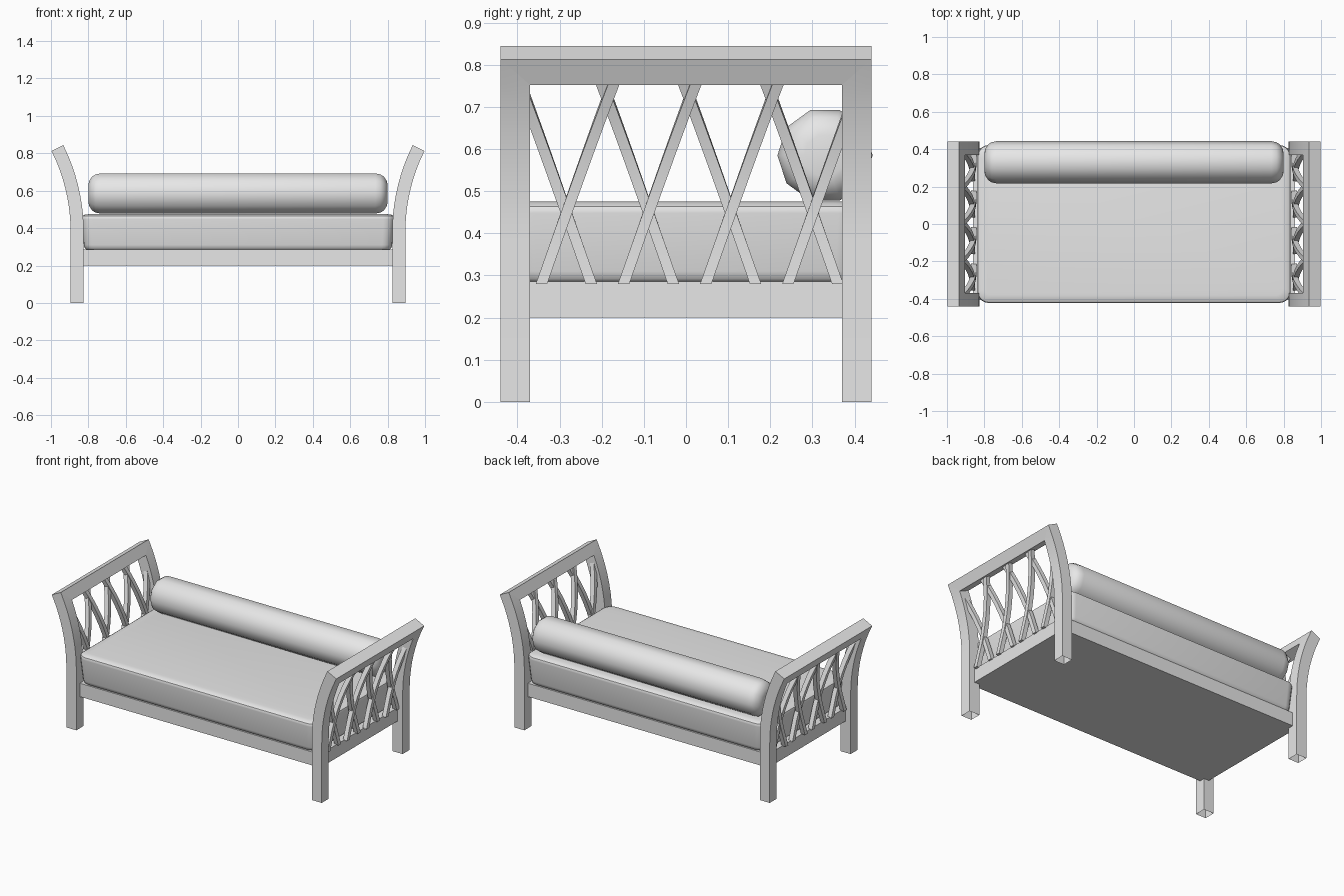
import bpy, bmesh, math

cube = bpy.data.objects.get("Cube")
if cube:
    bpy.data.objects.remove(cube)

grey = bpy.data.materials.new("plain grey")
grey.use_nodes = True
grey.diffuse_color = (0.8, 0.8, 0.8, 1)
grey.node_tree.nodes["Principled BSDF"].inputs["Base Color"].default_value = (0.8, 0.8, 0.8, 1)

LEG_X, HALF = 0.86, 0.035          # leg centre and half thickness
BEND_Z, BEND_R, TOP = 0.38, 1.005, 0.845
LEG_IN, LEG_OUT = 0.37, 0.44       # leg extent in depth
RAIL = TOP - 2 * HALF              # where the top rail starts


def finish(name, bm, angle=35, mirror=False):
    bmesh.ops.recalc_face_normals(bm, faces=bm.faces)
    me = bpy.data.meshes.new(name)
    bm.to_mesh(me)
    bm.free()
    me.materials.append(grey)
    me.shade_smooth()
    me.set_sharp_from_angle(angle=math.radians(angle))
    ob = bpy.data.objects.new(name, me)
    bpy.context.collection.objects.link(ob)
    if mirror:
        ob.modifiers.new("Mirror", 'MIRROR').use_axis[0] = True
    return ob


def skin(bm, rings, cap_start=True, cap_end=True):
    """Join rings of points into a tube."""
    loops = [[bm.verts.new(p) for p in ring] for ring in rings]
    n = len(loops[0])
    for a, b in zip(loops, loops[1:]):
        for i in range(n):
            j = (i + 1) % n
            bm.faces.new((a[i], a[j], b[j], b[i]))
    if cap_start:
        bm.faces.new(loops[0])
    if cap_end:
        bm.faces.new(loops[-1])


def bend(s, off, y):
    """Point at length s up the outward-flaring side profile."""
    a = max(0, s - BEND_Z) / BEND_R
    r = BEND_R - off
    return (LEG_X + BEND_R - r * math.cos(a), y, min(s, BEND_Z) + r * math.sin(a))


def section(s, y0, y1, o0=-HALF, o1=HALF):
    return [bend(s, o0, y0), bend(s, o1, y0), bend(s, o1, y1), bend(s, o0, y1)]


# Curved legs, mitred at the top
bm = bmesh.new()
curve = [BEND_Z + (RAIL - BEND_Z) * i / 8 for i in range(9)]
for side in (-1, 1):
    rings = [section(s, side * LEG_IN, side * LEG_OUT) for s in [0] + curve]
    rings.append(section(TOP, side * (LEG_OUT - 0.001), side * LEG_OUT))
    skin(bm, rings, cap_start=False)
finish("legs", bm, mirror=True)

# Mitred top rails between the legs
bm = bmesh.new()
skin(bm, [section(RAIL, -LEG_IN, LEG_IN), section(TOP, -LEG_OUT, LEG_OUT)])
finish("top_rails", bm, mirror=True)

# Crossed lattice bars following the flare
bm = bmesh.new()
LOW, HIGH, LEAN, WIDE = 0.28, 0.785, 0.177, 0.0135
for k in range(4):
    centre = -0.284 + 0.195 * k
    for d in (-1, 1):
        rings = []
        for i in range(9):
            t = i / 8
            y = centre + d * (LEAN * t - 0.059)
            rings.append(section(LOW + (HIGH - LOW) * t, y - WIDE, y + WIDE,
                                 -0.014 + 0.003 * d, 0.014 + 0.003 * d))
        skin(bm, rings)
finish("lattice_bars", bm, mirror=True)

# Bed base
bm = bmesh.new()
bmesh.ops.create_cube(bm, size=1)
for v in bm.verts:
    v.co = (v.co.x * 2 * LEG_X, v.co.y * 0.81, 0.2425 + v.co.z * 0.085)
finish("base", bm)


def rounded_rect(hx, hy, r, z, steps=5):
    pts = []
    for q, (sx, sy) in enumerate(((1, 1), (-1, 1), (-1, -1), (1, -1))):
        for i in range(steps + 1):
            a = math.pi / 2 * (q + i / steps)
            pts.append((sx * (hx - r) + r * math.cos(a), sy * (hy - r) + r * math.sin(a), z))
    return pts


# Mattress, slightly tapered with a soft top edge
bm = bmesh.new()
levels = ((0.028, 0.284), (0.018, 0.292), (0.013, 0.31), (0, 0.448), (0, 0.454),
          (0.003, 0.464), (0.014, 0.471), (0.04, 0.475))
skin(bm, [rounded_rect(0.837 - i, 0.422 - i, 0.06 - i * 0.5, z) for i, z in levels])
finish("mattress", bm, 40)

# Bolster cushion with rounded ends
bm = bmesh.new()
half = ((0.8, 0.05), (0.795, 0.072), (0.78, 0.095), (0.762, 0.107), (0.735, 0.113))
profile = [(-x, r) for x, r in half] + [(x, r) for x, r in reversed(half)]
SIDES = 10
skin(bm, [[(x, 0.33 + r * math.cos(math.tau * i / SIDES), 0.585 + r * math.sin(math.tau * i / SIDES))
           for i in range(SIDES)] for x, r in profile])
finish("bolster", bm, 60)
